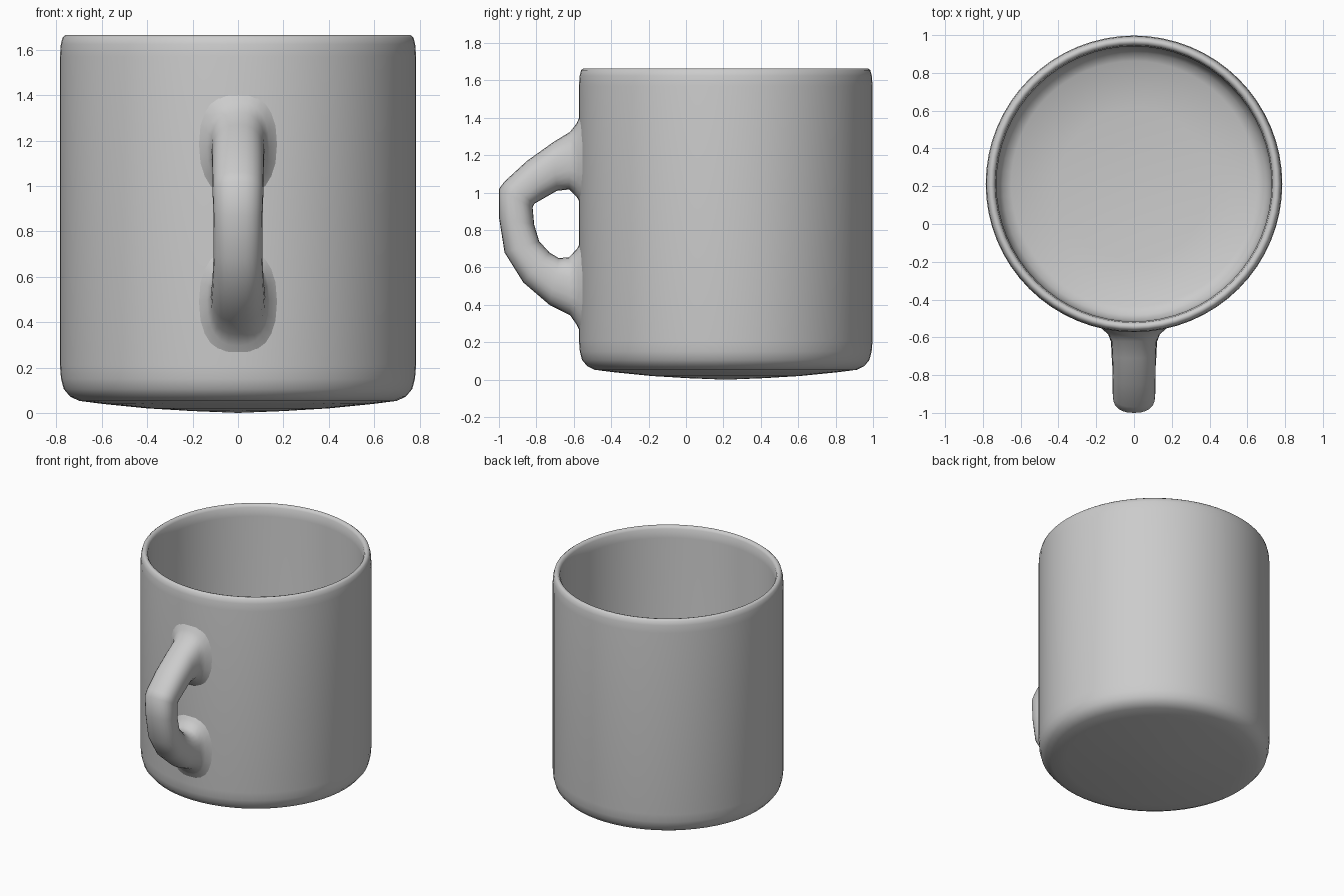
import bpy, bmesh, math

if "Cube" in bpy.data.objects:
    bpy.data.objects.remove(bpy.data.objects["Cube"])

CY = 0.2125  # centre of the cup in y


def loft(name, rings, cap_ends):
    """Skin a list of closed rings; a one-point ring becomes a pole."""
    bm = bmesh.new()
    vr = [[bm.verts.new(p) for p in ring] for ring in rings]
    for a, b in zip(vr, vr[1:]):
        n = max(len(a), len(b))
        for i in range(n):
            j = (i + 1) % n
            if len(a) == 1:
                bm.faces.new((a[0], b[j], b[i]))
            elif len(b) == 1:
                bm.faces.new((a[i], a[j], b[0]))
            else:
                bm.faces.new((a[i], a[j], b[j], b[i]))
    if cap_ends:
        bm.faces.new(vr[0])
        bm.faces.new(vr[-1])
    bmesh.ops.recalc_face_normals(bm, faces=bm.faces)
    mesh = bpy.data.meshes.new(name)
    bm.to_mesh(mesh)
    bm.free()
    ob = bpy.data.objects.new(name, mesh)
    bpy.context.collection.objects.link(ob)
    bpy.ops.object.select_all(action='DESELECT')
    ob.select_set(True)
    bpy.context.view_layer.objects.active = ob
    bpy.ops.object.shade_smooth_by_angle(angle=math.radians(50))
    return ob


def circle(r, z, n=64):
    if r == 0:
        return [(0, CY, z)]
    return [(r * math.cos(2 * math.pi * i / n), CY + r * math.sin(2 * math.pi * i / n), z)
            for i in range(n)]


# Cup: bulging underside, outer wall, rounded rim, inner wall, floor
profile = [(0, 0.0), (0.2, 0.008), (0.4, 0.02), (0.6, 0.04), (0.7, 0.053), (0.74, 0.072),
           (0.768, 0.105), (0.78, 0.15), (0.785, 0.21), (0.785, 1.57), (0.781, 1.625),
           (0.773, 1.655), (0.76, 1.665), (0.745, 1.662), (0.734, 1.645), (0.728, 1.58),
           (0.728, 0.24), (0.72, 0.17), (0.695, 0.125), (0.65, 0.1), (0.4, 0.075), (0, 0.055)]
loft("cup_body", [circle(r, z) for r, z in profile], False)

# Handle: outer (y, z), inner (y, z), half width, flaring into the wall at both ends
sections = [
    (-0.55, 1.45, -0.55, 0.92, 0.175), (-0.585, 1.37, -0.583, 0.975, 0.137),
    (-0.62, 1.325, -0.625, 1.017, 0.12), (-0.71, 1.27, -0.69, 1.01, 0.115),
    (-0.85, 1.17, -0.76, 0.97, 0.115), (-0.97, 1.06, -0.812, 0.94, 0.113),
    (-1.0, 1.02, -0.82, 0.92, 0.112), (-1.0, 0.87, -0.812, 0.83, 0.108),
    (-0.97, 0.68, -0.785, 0.74, 0.107), (-0.87, 0.52, -0.73, 0.68, 0.112),
    (-0.73, 0.40, -0.68, 0.65, 0.118), (-0.62, 0.345, -0.625, 0.655, 0.122),
    (-0.585, 0.295, -0.583, 0.70, 0.137), (-0.55, 0.22, -0.55, 0.76, 0.175)]


def handle_ring(yo, zo, yi, zi, w, n=24, e=2 / 2.4):
    ring = []
    for i in range(n):
        c, s = math.cos(2 * math.pi * i / n), math.sin(2 * math.pi * i / n)
        x = w * math.copysign(abs(s) ** e, s)
        t = 0.5 + 0.5 * math.copysign(abs(c) ** e, c)
        ring.append((x, yi + (yo - yi) * t, zi + (zo - zi) * t))
    return ring


loft("handle", [handle_ring(*s) for s in sections], True)
